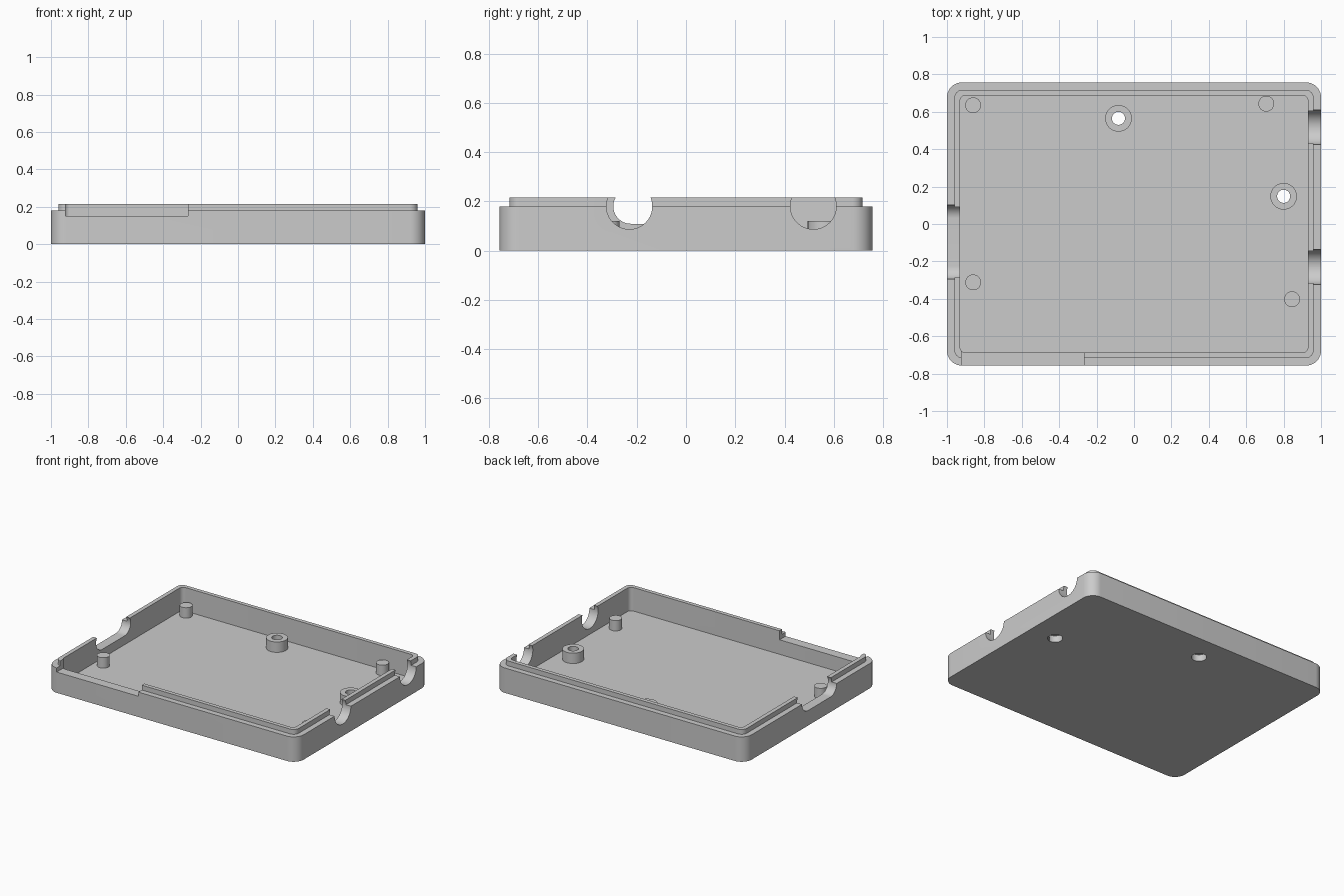
import bpy, bmesh, math
from math import cos, sin, pi

cube = bpy.data.objects.get("Cube")
if cube:
    bpy.data.objects.remove(cube, do_unlink=True)

grey = bpy.data.materials.new("plain grey")
grey.use_nodes = True
grey.diffuse_color = (0.6, 0.6, 0.6, 1)
grey.node_tree.nodes["Principled BSDF"].inputs["Base Color"].default_value = (0.6, 0.6, 0.6, 1)

FLOOR, RIM, TOP = 0.045, 0.18, 0.215


def make_object(name, bm):
    bmesh.ops.recalc_face_normals(bm, faces=bm.faces)
    mesh = bpy.data.meshes.new(name)
    bm.to_mesh(mesh)
    bm.free()
    mesh.materials.append(grey)
    obj = bpy.data.objects.new(name, mesh)
    bpy.context.collection.objects.link(obj)
    return obj


def rounded_rect(hx, hy, r, steps=10):
    """Outline of a rectangle with rounded corners, counterclockwise."""
    pts = []
    for k, (sx, sy) in enumerate([(1, 1), (-1, 1), (-1, -1), (1, -1)]):
        for i in range(steps + 1):
            a = (k + i / steps) * pi / 2
            pts.append((sx * (hx - r) + r * cos(a), sy * (hy - r) + r * sin(a)))
    return pts


def loft(name, rings):
    """Skin a stack of equal-length closed rings and cap both ends."""
    bm = bmesh.new()
    loops = [[bm.verts.new(p) for p in ring] for ring in rings]
    n = len(loops[0])
    for a, b in zip(loops, loops[1:]):
        for i in range(n):
            j = (i + 1) % n
            bm.faces.new((a[i], a[j], b[j], b[i]))
    bm.faces.new(loops[0])
    bm.faces.new(loops[-1])
    return make_object(name, bm)


def cylinder(name, x, y, r, z0, z1, sides=48):
    circle = [(x + r * cos(2 * pi * i / sides), y + r * sin(2 * pi * i / sides)) for i in range(sides)]
    return loft(name, [[(px, py, z) for px, py in circle] for z in (z0, z1)])


def box(name, x0, x1, y0, y1, z0, z1):
    corners = [(x0, y0), (x1, y0), (x1, y1), (x0, y1)]
    return loft(name, [[(x, y, z) for x, y in corners] for z in (z0, z1)])


def side_slot(name, x, y, half_width, r):
    """Horizontal slot cutter with round ends, running through a side wall."""
    outline = rounded_rect(half_width, r, r - 0.0005, 16)
    return loft(name, [[(px, y + u, RIM + v) for u, v in outline] for px in (x - 0.1, x + 0.1)])


def combine(target, tool, operation):
    """Apply a boolean, then discard the tool."""
    tool.hide_render = True
    mod = target.modifiers.new(operation, "BOOLEAN")
    mod.operation, mod.object, mod.solver = operation, tool, "EXACT"
    bpy.ops.object.select_all(action="DESELECT")
    bpy.context.view_layer.objects.active = target
    target.select_set(True)
    bpy.ops.object.modifier_apply(modifier=mod.name)
    bpy.data.objects.remove(tool, do_unlink=True)


# Tray shell: outer wall, stepped lip, inner wall and floor
outer = rounded_rect(1.0, 0.757, 0.08)
lip = rounded_rect(0.96, 0.717, 0.042)
inner = rounded_rect(0.93, 0.688, 0.03)
stack = [(outer, 0), (outer, RIM), (lip, RIM), (lip, TOP), (inner, TOP), (inner, FLOOR)]
tray = loft("enclosure_tray", [[(x, y, z) for x, y in ring] for ring, z in stack])

# Locating posts
for x, y in [(-0.86, 0.635), (0.707, 0.643), (-0.86, -0.312), (0.845, -0.402)]:
    combine(tray, cylinder("post", x, y, 0.042, 0.02, 0.12), "UNION")

# Screw bosses with through holes, counterbored from below
for x, y in [(-0.083, 0.565), (0.8, 0.148)]:
    combine(tray, cylinder("boss", x, y, 0.071, 0.02, 0.12), "UNION")
    combine(tray, cylinder("screw_hole", x, y, 0.035, -0.1, 0.3), "DIFFERENCE")
    combine(tray, cylinder("counterbore", x, y, 0.05, -0.1, 0.048), "DIFFERENCE")

# Cable openings in the side walls
for x, y, half_width, r in [(1, 0.517, 0.093, 0.093), (1, -0.23, 0.093, 0.093), (-1, -0.097, 0.198, 0.071)]:
    combine(tray, side_slot("cable_opening", x, y, half_width, r), "DIFFERENCE")

# Long notch in the front wall
combine(tray, box("front_notch", -0.922, -0.268, -0.9, -0.6, 0.15, 0.4), "DIFFERENCE")

bpy.ops.object.shade_smooth_by_angle(angle=math.radians(30))
